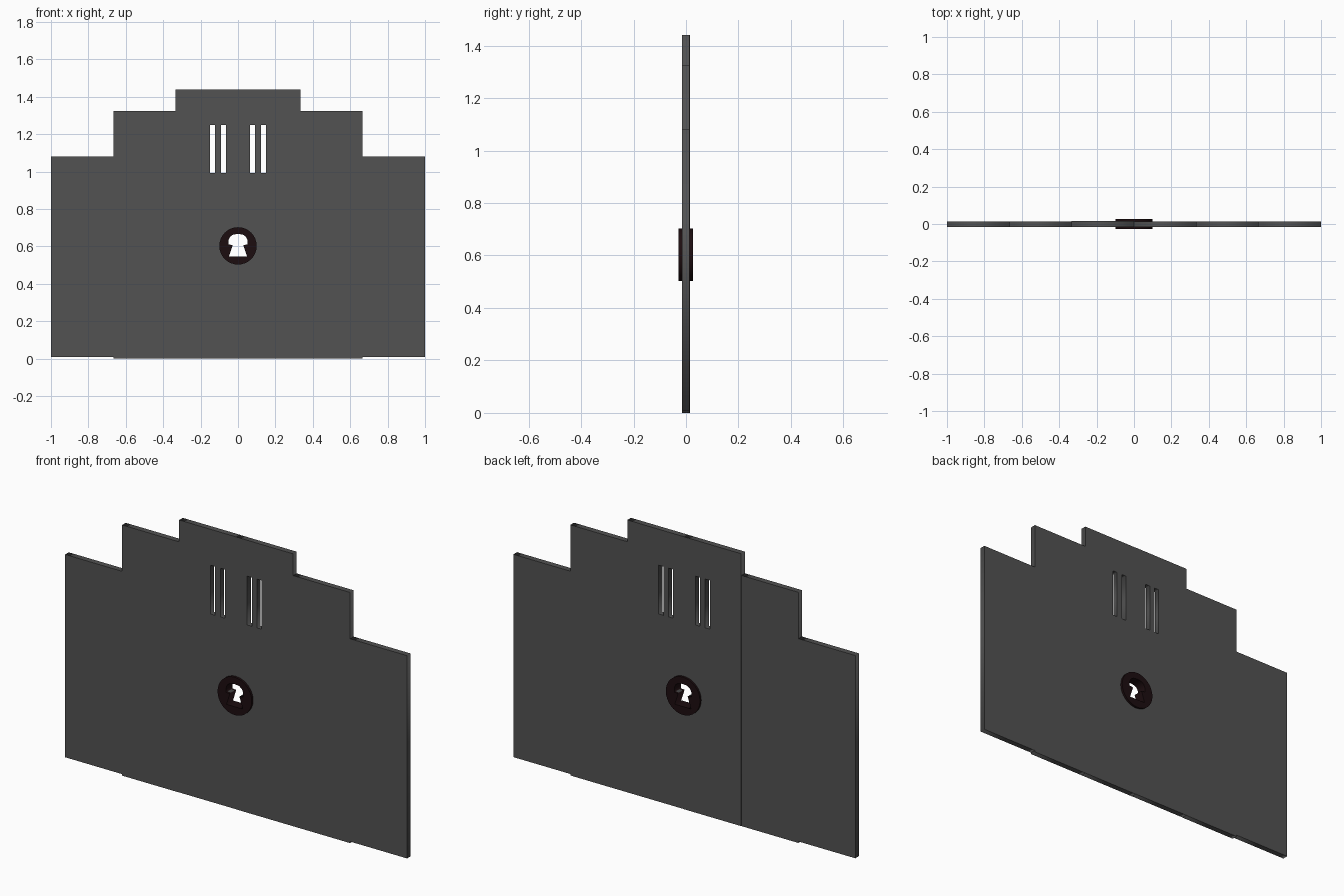
import bpy
import math
from mathutils import Vector

if "Cube" in bpy.data.objects:
    bpy.data.objects.remove(bpy.data.objects["Cube"])


def rect(x0, x1, z0, z1):
    return [(x0, z0), (x1, z0), (x1, z1), (x0, z1)]


def extrude_profile(name, loops, y0, y1, bevel=0.0):
    """Fill closed XZ loops (inner loops become holes) and give them depth in y."""
    cu = bpy.data.curves.new(name + "_profile", 'CURVE')
    cu.dimensions = '2D'
    cu.fill_mode = 'BOTH'
    cu.extrude = (y1 - y0) / 2
    for pts in loops:
        sp = cu.splines.new('POLY')
        sp.points.add(len(pts) - 1)
        for p, (x, z) in zip(sp.points, pts):
            p.co = (x, z, 0, 1)
        sp.use_cyclic_u = True
    tmp = bpy.data.objects.new(name + "_tmp", cu)
    bpy.context.collection.objects.link(tmp)
    bpy.context.view_layer.update()
    dg = bpy.context.evaluated_depsgraph_get()
    me = bpy.data.meshes.new_from_object(tmp.evaluated_get(dg))
    bpy.data.objects.remove(tmp)
    for v in me.vertices:
        x, z, d = v.co
        v.co = Vector((x, (y0 + y1) / 2 - d, z))
    me.materials.clear()
    ob = bpy.data.objects.new(name, me)
    bpy.context.collection.objects.link(ob)
    return ob


def colour(ob, name, rgb):
    mat = bpy.data.materials.get(name) or bpy.data.materials.new(name)
    mat.diffuse_color = (*rgb, 1)
    mat.use_nodes = True
    mat.node_tree.nodes["Principled BSDF"].inputs["Base Color"].default_value = mat.diffuse_color
    ob.data.materials.append(mat)


# Right half of the keyhole, from bottom to top
def half_keyhole(s=1.0):
    pts = [(0, 0.547), (0.048, 0.547), (0.028, 0.608), (0.05, 0.61), (0.05, 0.635),
           (0.042, 0.652), (0.027, 0.663), (0, 0.667)]
    return [(x * s, 0.605 + (z - 0.605) * s) for x, z in pts]


GREY = (0.085, 0.085, 0.085)
DARK = (0.012, 0.004, 0.005)
W = 1 / 3
FRONT, BACK = -0.016, 0.014

# Six boards, mirrored left and right; the middle pair carry slots and keyhole
for side, tag in ((-1, "left"), (1, "right")):
    inner = [(0, 0), (W, 0), (W, 1.44), (0, 1.44)] + half_keyhole(1.1)[::-1]
    slots = [rect(0.065, 0.092, 0.992, 1.25), rect(0.123, 0.15, 0.992, 1.25)]
    boards = {
        "inner_board": ([inner] + slots, 0.001 if side < 0 else 0.0),
        "middle_board": ([rect(W, 2 * W, 0, 1.325)], 0.0),
        "outer_board": ([rect(2 * W, 1, 0.008, 1.08)], 0.0),
    }
    for part, (loops, dy) in boards.items():
        loops = [[(side * x, z) for x, z in lp] for lp in loops]
        ob = extrude_profile(f"{tag}_{part}", loops, FRONT + dy, BACK + dy)
        colour(ob, "board_grey", GREY)

# Round lock plate with the keyhole cut through
circle = [(0.1 * math.cos(a), 0.603 + 0.1 * math.sin(a))
          for a in (2 * math.pi * i / 32 for i in range(32))]
half = half_keyhole()
keyhole = half + [(-x, z) for x, z in half[-2:0:-1]]
plate = extrude_profile("lock_plate", [circle, keyhole], -0.028, 0.026)
colour(plate, "lock_dark", DARK)
